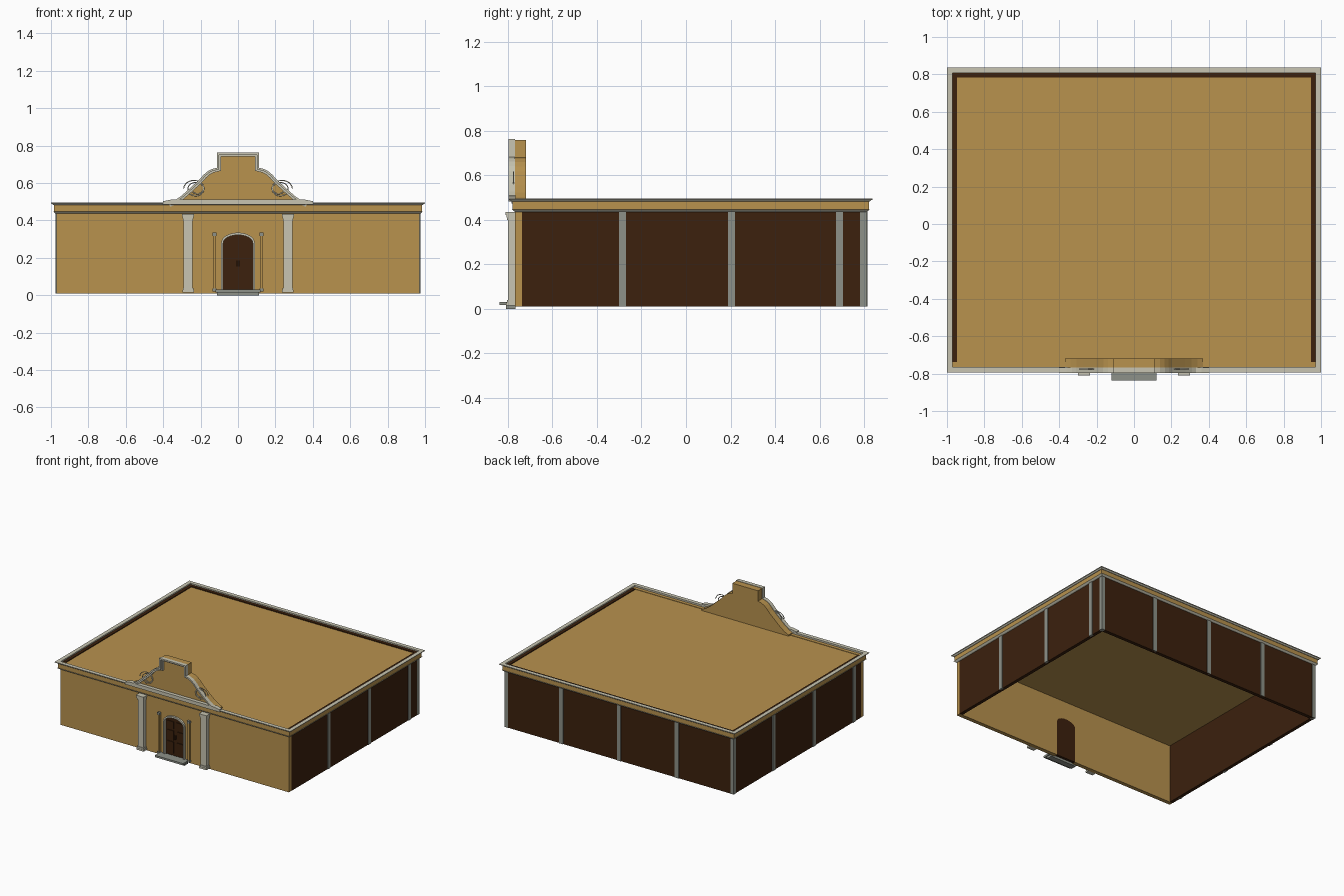
import bpy, bmesh, math
from mathutils import Vector

if "Cube" in bpy.data.objects:
    bpy.data.objects.remove(bpy.data.objects["Cube"])


def material(name, rgb):
    m = bpy.data.materials.new(name)
    m.diffuse_color = (*rgb, 1)
    m.use_nodes = True
    m.node_tree.nodes["Principled BSDF"].inputs["Base Color"].default_value = m.diffuse_color
    return m


TAN = material("tan plaster", (0.479, 0.287, 0.076))
BROWN = material("dark brown wood", (0.045, 0.015, 0.004))
CREAM = material("cream stone", (0.578, 0.558, 0.445))
GREY = material("grey stone", (0.27, 0.285, 0.246))


def finish(name, bm, mat):
    bmesh.ops.recalc_face_normals(bm, faces=bm.faces)
    me = bpy.data.meshes.new(name)
    bm.to_mesh(me)
    bm.free()
    me.materials.append(mat)
    ob = bpy.data.objects.new(name, me)
    bpy.context.collection.objects.link(ob)
    return ob


def box(name, x0, x1, y0, y1, z0, z1, mat):
    return prism(name, [(x0, z0), (x1, z0), (x1, z1), (x0, z1)], y0, y1, mat)


def prism(name, pts, y0, y1, mat):
    """Outline in x,z extruded from y0 to y1."""
    bm = bmesh.new()
    a = [bm.verts.new((x, y0, z)) for x, z in pts]
    b = [bm.verts.new((x, y1, z)) for x, z in pts]
    bm.faces.new(a)
    bm.faces.new(b[::-1])
    n = len(pts)
    for i in range(n):
        j = (i + 1) % n
        bm.faces.new((a[i], b[i], b[j], a[j]))
    return finish(name, bm, mat)


def band(name, outer, inner, y0, y1, mat):
    """Open strip between two matching outlines, with thickness."""
    bm = bmesh.new()
    rows = [[bm.verts.new(c) for c in ((o[0], y0, o[1]), (i[0], y0, i[1]),
                                       (i[0], y1, i[1]), (o[0], y1, o[1]))]
            for o, i in zip(outer, inner)]
    for r, s in zip(rows, rows[1:]):
        for k in range(4):
            bm.faces.new((r[k], r[(k + 1) % 4], s[(k + 1) % 4], s[k]))
    bm.faces.new(rows[0])
    bm.faces.new(rows[-1][::-1])
    return finish(name, bm, mat)


def ring(name, profile, mat):
    """Moulding profile (outset, z) run round the building with mitred corners."""
    bm = bmesh.new()
    rows = []
    for sx, sy in ((-1, -1), (1, -1), (1, 1), (-1, 1)):
        y = 0.808 if sy > 0 else -0.765
        rows.append([bm.verts.new((sx * (0.97 + o), y + sy * o, z)) for o, z in profile])
    n = len(profile)
    for i in range(4):
        r, s = rows[i], rows[(i + 1) % 4]
        for k in range(n):
            bm.faces.new((r[k], r[(k + 1) % n], s[(k + 1) % n], s[k]))
    return finish(name, bm, mat)


def offset(pts, d):
    """Move an open outline sideways by d with mitred joints."""
    out = []
    for i, p in enumerate(pts):
        p = Vector(p)
        dirs = []
        if i > 0:
            dirs.append((p - Vector(pts[i - 1])).normalized())
        if i < len(pts) - 1:
            dirs.append((Vector(pts[i + 1]) - p).normalized())
        norms = [Vector((t.y, -t.x)) for t in dirs]
        m = sum(norms, Vector((0, 0))).normalized()
        out.append(tuple(p + m * d / max(0.4, m.dot(norms[0]))))
    return out


def arch(hw, z0, spring, rise, n=16):
    """Left foot, over the arch, to right foot."""
    top = [(-hw * math.cos(math.pi * i / n), spring + rise * math.sin(math.pi * i / n))
           for i in range(n + 1)]
    return [(-hw, z0)] + top + [(hw, z0)]


# walls: front plaster wall has a door notch
prism("front_wall", [(-0.97, 0.483), (-0.97, 0.01)] + arch(0.082, 0.01, 0.28, 0.045)
      + [(0.97, 0.01), (0.97, 0.483)], -0.768, -0.738, TAN)
for s, side in ((-1, "left"), (1, "right")):
    x0, x1 = sorted((s * 0.946, s * 0.971))
    box(side + "_wall", x0, x1, -0.738, 0.81, 0.01, 0.486, BROWN)
box("back_wall", -0.946, 0.946, 0.784, 0.81, 0.01, 0.486, BROWN)
box("roof", -0.946, 0.946, -0.738, 0.784, 0.462, 0.48, TAN)

# grey posts along sides and back
for s, ys in ((1, (-0.285, 0.205, 0.69)), (-1, (-0.65, -0.165, 0.325))):
    for y in ys:
        x0, x1 = sorted((s * 0.96, s * 0.976))
        box("side_post", x0, x1, y - 0.016, y + 0.016, 0.01, 0.437, GREY)
for x in (-0.49, 0, 0.49):
    box("back_post", x - 0.016, x + 0.016, 0.80, 0.815, 0.01, 0.437, GREY)
for s in (-1, 1):
    x0, x1 = sorted((s * 0.945, s * 0.973))
    box("corner_post", x0, x1, 0.782, 0.812, 0.01, 0.437, GREY)

# cornice
ring("cornice_lower_trim", [(-0.002, 0.434), (0.008, 0.438), (0.018, 0.447), (-0.002, 0.447)], CREAM)
ring("cornice_frieze", [(-0.002, 0.447), (0.014, 0.447), (0.014, 0.482), (-0.002, 0.482)], TAN)
ring("cornice_top_trim", [(0.0, 0.482), (0.018, 0.482), (0.024, 0.488), (0.03, 0.49),
                          (0.03, 0.495), (0.0, 0.495)], CREAM)

# curved gable with stepped trim
half = [(0.112, 0.762), (0.112, 0.682), (0.14, 0.675), (0.165, 0.661), (0.186, 0.642),
        (0.205, 0.62), (0.24, 0.588), (0.275, 0.556), (0.31, 0.526), (0.34, 0.506), (0.37, 0.492)]
outline = [(-x, z) for x, z in reversed(half)] + half
body = offset(outline, 0.003)
prism("gable", [(-0.37, 0.478)] + body + [(0.37, 0.478)], -0.77, -0.718, TAN)
band("gable_trim_outer", outline, offset(outline, 0.011), -0.797, -0.768, CREAM)
band("gable_trim_inner", offset(outline, 0.011), offset(outline, 0.021), -0.784, -0.768, CREAM)
prism("gable_base_moulding", [(-0.4, 0.484), (0.4, 0.484), (0.4, 0.503), (0.36, 0.511),
                              (-0.36, 0.511), (-0.4, 0.503)], -0.797, -0.766, CREAM)

# scrolls
for s in (-1, 1):
    cu = bpy.data.curves.new("scroll", "CURVE")
    cu.dimensions = "3D"
    cu.bevel_depth = 0.003
    cu.bevel_resolution = 1
    sp = cu.splines.new("POLY")
    n = 48
    sp.points.add(n)
    for i in range(n + 1):
        a = 4 * math.pi * i / n
        r = 0.055 - 0.025 * i / n
        cx = 0.236 - 0.02 * i / n
        sp.points[i].co = (s * (cx + r * math.cos(a)), -0.775, 0.57 + r * 0.85 * math.sin(a), 1)
    cu.materials.append(CREAM)
    bpy.context.collection.objects.link(bpy.data.objects.new("scroll", cu))

# large pilasters: (half width, front y, z0, z1)
for s in (-1, 1):
    c = s * 0.267
    for nm, w, y, z0, z1 in (("plinth", 0.031, -0.808, 0.015, 0.028),
                             ("base", 0.028, -0.805, 0.028, 0.04),
                             ("shaft", 0.024, -0.80, 0.04, 0.398),
                             ("necking", 0.027, -0.804, 0.398, 0.41),
                             ("capital", 0.029, -0.807, 0.41, 0.422),
                             ("abacus", 0.032, -0.811, 0.422, 0.434)):
        box("pilaster_" + nm, c - w, c + w, y, -0.766, z0, z1, CREAM)

# slim posts beside the door
for s in (-1, 1):
    c = s * 0.126
    box("door_post", c - 0.008, c + 0.008, -0.782, -0.766, 0.035, 0.318, TAN)
    box("door_post_base", c - 0.011, c + 0.011, -0.785, -0.766, 0.02, 0.035, GREY)
    box("door_post_cap", c - 0.011, c + 0.011, -0.785, -0.766, 0.318, 0.336, GREY)

# door with frame, leaves and panels
prism("door", arch(0.082, 0.01, 0.28, 0.045), -0.757, -0.7375, BROWN)
band("door_frame", arch(0.09, 0.03, 0.28, 0.055), arch(0.079, 0.03, 0.28, 0.042), -0.782, -0.76, CREAM)
for s in (-1, 1):
    for z0, z1 in ((0.045, 0.13), (0.145, 0.215), (0.23, 0.285)):
        x0, x1 = sorted((s * 0.012, s * 0.066))
        box("door_panel", x0, x1, -0.763, -0.756, z0, z1, BROWN)
    x0, x1 = sorted((s * 0.003, s * 0.007))
    box("door_handle", x0, x1, -0.767, -0.756, 0.155, 0.185, BROWN)

# entrance steps
box("lower_step", -0.112, 0.112, -0.81, -0.766, 0.0, 0.018, GREY)
box("upper_step", -0.12, 0.12, -0.838, -0.766, 0.016, 0.03, GREY)
